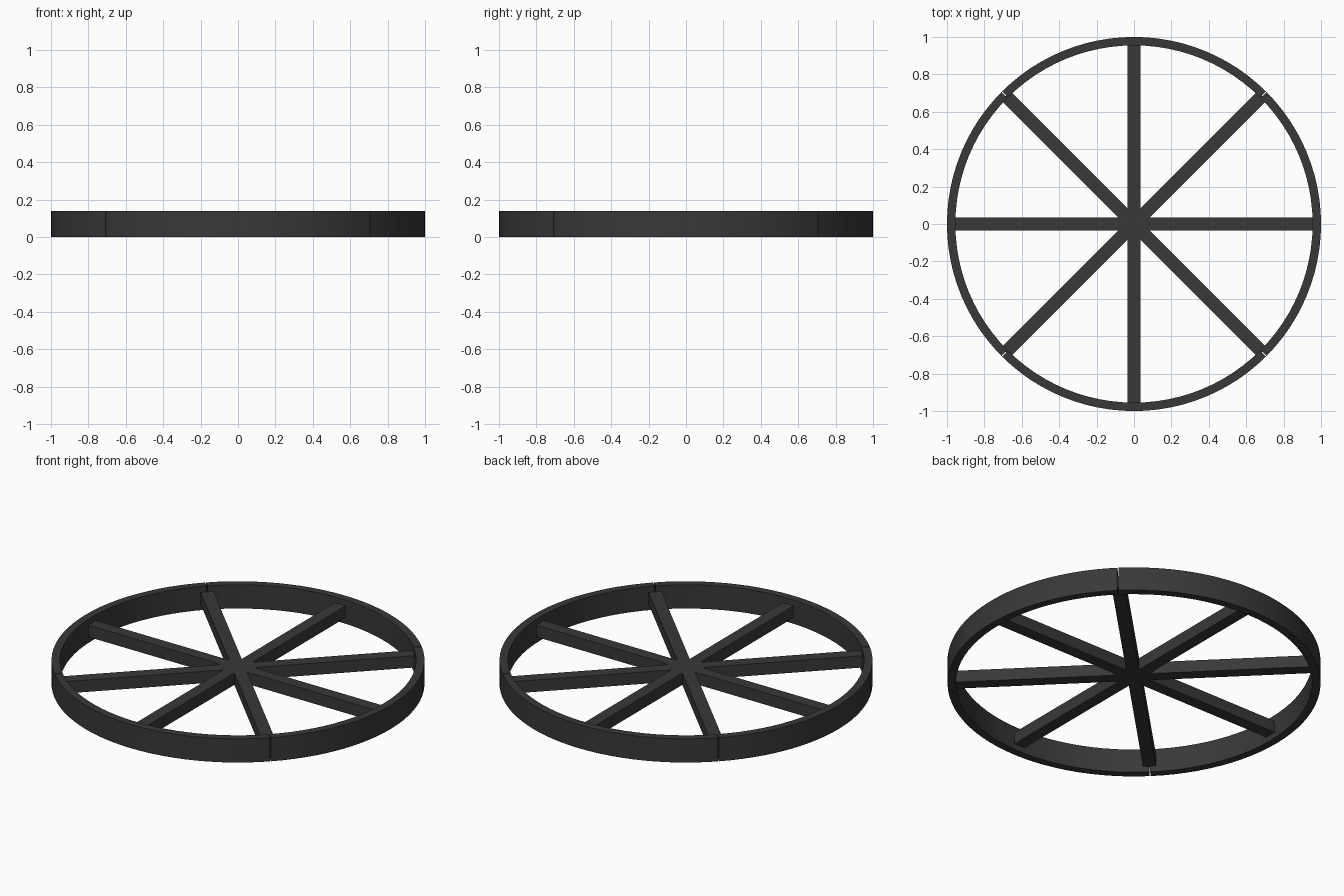
import bpy, bmesh, math

if "Cube" in bpy.data.objects:
    bpy.data.objects.remove(bpy.data.objects["Cube"])

R_OUT, R_IN, H = 1.0, 0.955, 0.14
SPOKE = 0.07
SEG = 24       # facets per rim quarter
GAP = 0.003    # half angle of the seam between rim pieces

mat = bpy.data.materials.new("dark_grey")
mat.diffuse_color = (0.04, 0.04, 0.04, 1)
mat.use_nodes = True
mat.node_tree.nodes["Principled BSDF"].inputs["Base Color"].default_value = mat.diffuse_color


def finish(name, bm):
    bmesh.ops.recalc_face_normals(bm, faces=bm.faces)
    me = bpy.data.meshes.new(name)
    bm.to_mesh(me)
    bm.free()
    me.materials.append(mat)
    ob = bpy.data.objects.new(name, me)
    bpy.context.collection.objects.link(ob)
    bpy.ops.object.select_all(action='DESELECT')
    ob.select_set(True)
    bpy.context.view_layer.objects.active = ob
    bpy.ops.object.shade_smooth_by_angle(angle=math.radians(30))
    return ob


# Rim: four curved pieces meeting at the diagonals
def rim_piece(name, start):
    bm = bmesh.new()
    rings = []
    for i in range(SEG + 1):
        a = start + GAP + (math.pi / 2 - 2 * GAP) * i / SEG
        c, s = math.cos(a), math.sin(a)
        rings.append([bm.verts.new((r * c, r * s, z)) for r, z in
                      ((R_IN, 0), (R_OUT, 0), (R_OUT, H), (R_IN, H))])
    for p, q in zip(rings, rings[1:]):
        for k in range(4):
            n = (k + 1) % 4
            bm.faces.new((p[k], p[n], q[n], q[k]))
    bm.faces.new(rings[0])
    bm.faces.new(rings[-1])
    finish(name, bm)


for i in range(4):
    rim_piece(f"rim_piece_{i + 1}", math.pi / 4 + i * math.pi / 2)

# Spokes: four square bars crossing at the centre, half way up the rim
for i in range(4):
    bm = bmesh.new()
    bmesh.ops.create_cube(bm, size=1)
    bmesh.ops.scale(bm, vec=(2 * 0.968, SPOKE, SPOKE), verts=bm.verts)
    bar = finish(f"spoke_bar_{i + 1}", bm)
    bar.location.z = H / 2
    bar.rotation_euler.z = i * math.pi / 4
